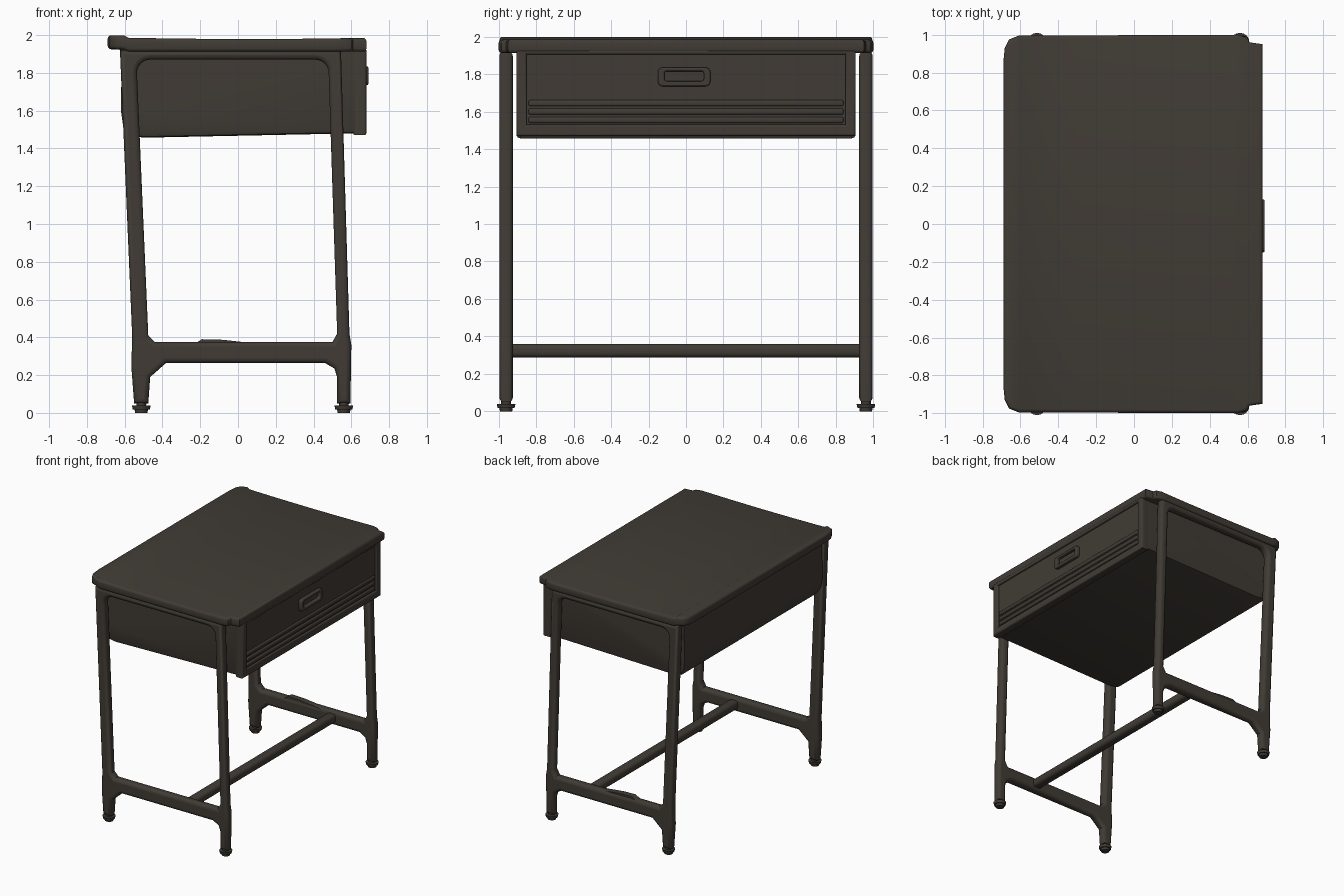
import bpy, bmesh, math

cube = bpy.data.objects.get("Cube")
if cube:
    bpy.data.objects.remove(cube, do_unlink=True)

paint = bpy.data.materials.new("dark_brown")
paint.use_nodes = True
colour = (0.052, 0.044, 0.035, 1)
paint.diffuse_color = colour
paint.node_tree.nodes["Principled BSDF"].inputs["Base Color"].default_value = colour


def finish(ob):
    ob.data.materials.clear()
    ob.data.materials.append(paint)
    bpy.ops.object.select_all(action='DESELECT')
    ob.select_set(True)
    bpy.context.view_layer.objects.active = ob
    bpy.ops.object.shade_smooth_by_angle(angle=math.radians(40))
    return ob


def from_bmesh(name, bm):
    bmesh.ops.recalc_face_normals(bm, faces=bm.faces[:])
    mesh = bpy.data.meshes.new(name)
    bm.to_mesh(mesh)
    bm.free()
    ob = bpy.data.objects.new(name, mesh)
    bpy.context.collection.objects.link(ob)
    return finish(ob)


def box(name, x, y, z, bevel=0.01):
    """Rounded box from (min, max) ranges."""
    bm = bmesh.new()
    bmesh.ops.create_cube(bm, size=1)
    for v in bm.verts:
        for i, (a, b) in enumerate((x, y, z)):
            v.co[i] = a if v.co[i] < 0 else b
    if bevel:
        bmesh.ops.bevel(bm, geom=bm.edges[:], offset=bevel, segments=3, profile=0.5, affect='EDGES')
    return from_bmesh(name, bm)


def prism(points, axis_vec):
    bm = bmesh.new()
    face = bm.faces.new([bm.verts.new(p) for p in points])
    ext = bmesh.ops.extrude_face_region(bm, geom=[face])
    moved = [g for g in ext["geom"] if isinstance(g, bmesh.types.BMVert)]
    bmesh.ops.translate(bm, vec=axis_vec, verts=moved)
    bmesh.ops.recalc_face_normals(bm, faces=bm.faces[:])
    return bm


def plate(name, loops, half, bevel, location, turn=0):
    """Flat outline with holes, standing upright, with rounded rims."""
    curve = bpy.data.curves.new(name, 'CURVE')
    curve.dimensions = '2D'
    curve.fill_mode = 'BOTH'
    curve.extrude = half - bevel
    curve.bevel_depth = bevel
    curve.bevel_resolution = 2
    curve.offset = -bevel
    for loop in loops:
        s = curve.splines.new('POLY')
        s.points.add(len(loop) - 1)
        for p, (a, b) in zip(s.points, loop):
            p.co = (a, b, 0, 1)
        s.use_cyclic_u = True
    ob = bpy.data.objects.new(name, curve)
    bpy.context.collection.objects.link(ob)
    ob.location = location
    ob.rotation_euler = (math.pi / 2, 0, turn)
    bpy.ops.object.select_all(action='DESELECT')
    ob.select_set(True)
    bpy.context.view_layer.objects.active = ob
    bpy.ops.object.convert(target='MESH')
    return finish(bpy.context.object)


def arc(cx, cy, r, start, end, n=6):
    return [(cx + r * math.cos(math.radians(start + (end - start) * i / n)),
             cy + r * math.sin(math.radians(start + (end - start) * i / n))) for i in range(n + 1)]


# Side frames: two legs, top rail and low rail with gussets
outer = [(-0.55, 0.05), (-0.475, 0.05), (-0.465, 0.19), (-0.38, 0.265), (0.46, 0.265), (0.51, 0.235),
         (0.525, 0.19), (0.525, 0.05), (0.595, 0.05), (0.6, 0.36), (0.59, 0.42), (0.545, 1.92),
         (-0.625, 1.92), (-0.56, 0.4), (-0.565, 0.25)]
inner = ([(-0.44, 0.375), (0.5, 0.375), (0.525, 0.42)]
         + arc(0.41, 1.8, 0.07, 0, 90) + arc(-0.465, 1.8, 0.07, 90, 180) + [(-0.475, 0.41)])
for side, s in (("right", -1), ("left", 1)):
    plate(side + "_leg_frame", [outer, inner], 0.036, 0.024, (0, s * 0.96, 0))
    # Feet: neck and pad
    for end, x in (("rear", -0.512), ("drawer", 0.56)):
        bm = bmesh.new()
        for radius, low, high in ((0.028, 0.03, 0.07), (0.05, 0.018, 0.04), (0.036, 0, 0.02)):
            made = bmesh.ops.create_cone(bm, cap_ends=True, segments=16, radius1=radius * 0.9,
                                         radius2=radius, depth=high - low)
            bmesh.ops.translate(bm, verts=made["verts"], vec=(x, s * 0.96, (low + high) / 2))
        from_bmesh(f"{side}_{end}_foot", bm)

# Raised lump on one low rail
lump = [(-0.24, 0.93, 0.36), (-0.19, 0.93, 0.39), (-0.08, 0.93, 0.387), (0.12, 0.93, 0.365)]
from_bmesh("rail_lump", prism(lump, (0, 0.05, 0)))

# Stretcher between the low rails
box("stretcher", (0.17, 0.25), (-0.945, 0.945), (0.288, 0.36), 0.025)

# Tabletop with rounded rear corners and a shallow dip
half = [(-0.69, 0.86), (-0.683, 0.93), (-0.66, 0.975), (-0.61, 0.995), (0.55, 1.0), (0.6, 0.985), (0.61, 0.96),
        (0.68, 0.95)]
plan = half + [(x, -y) for x, y in reversed(half)]
bm = prism([(x, y, 1.912) for x, y in plan], (0, 0, 0.074))
rim = [e for e in bm.edges if abs(e.verts[0].co.z - e.verts[1].co.z) < 0.001]
bmesh.ops.bevel(bm, geom=rim, offset=0.018, segments=3, profile=0.5, affect='EDGES')
for x in (-0.64, -0.58, -0.3, 0, 0.3, 0.5):
    bmesh.ops.bisect_plane(bm, geom=bm.verts[:] + bm.edges[:] + bm.faces[:], plane_co=(x, 0, 0), plane_no=(1, 0, 0))
for v in bm.verts:
    if v.co.x < -0.6:
        v.co.z += 0.013
    elif v.co.z > 1.95:
        v.co.z -= 0.007 * math.cos((v.co.x - 0.05) * 2.4)
from_bmesh("tabletop", bm)

# Drawer case with a rounded lower rear edge
case = [(-0.615, 1.93), (-0.62, 1.6), (-0.607, 1.51), (-0.58, 1.47), (-0.5, 1.457), (0.62, 1.48), (0.62, 1.93)]
bm = prism([(x, -0.905, z) for x, z in case], (0, 1.81, 0))
low = [e for e in bm.edges if all(v.co.z < 1.55 for v in e.verts) and abs(e.verts[0].co.y - e.verts[1].co.y) < 0.01]
bmesh.ops.bevel(bm, geom=low, offset=0.02, segments=2, profile=0.5, affect='EDGES')
from_bmesh("drawer_case", bm)

# Front surround and recessed drawer panel
surround = [(-0.905, 1.47), (0.905, 1.47), (0.905, 1.93), (-0.905, 1.93)]
opening = [(-0.85, 1.53), (0.85, 1.53), (0.85, 1.905), (-0.85, 1.905)]
plate("drawer_surround", [surround, opening], 0.035, 0.012, (0.645, 0, 0), math.pi / 2)
box("drawer_panel", (0.6, 0.662), (-0.87, 0.87), (1.51, 1.92), 0)

# Horizontal ribs low on the drawer
for i, z in enumerate((1.555, 1.6, 1.645)):
    box(f"drawer_rib_{i + 1}", (0.655, 0.676), (-0.84, 0.84), (z - 0.016, z + 0.016), 0.009)

# Drawer pull: a rim around a shallow recess
def rounded(y0, y1, z0, z1, r):
    return (arc(y1 - r, z1 - r, r, 0, 90, 4) + arc(y0 + r, z1 - r, r, 90, 180, 4)
            + arc(y0 + r, z0 + r, r, 180, 270, 4) + arc(y1 - r, z0 + r, r, 270, 360, 4))


plate("drawer_pull", [rounded(-0.15, 0.13, 1.735, 1.835, 0.025), rounded(-0.115, 0.095, 1.762, 1.815, 0.012)],
      0.018, 0.008, (0.672, 0, 0), math.pi / 2)
